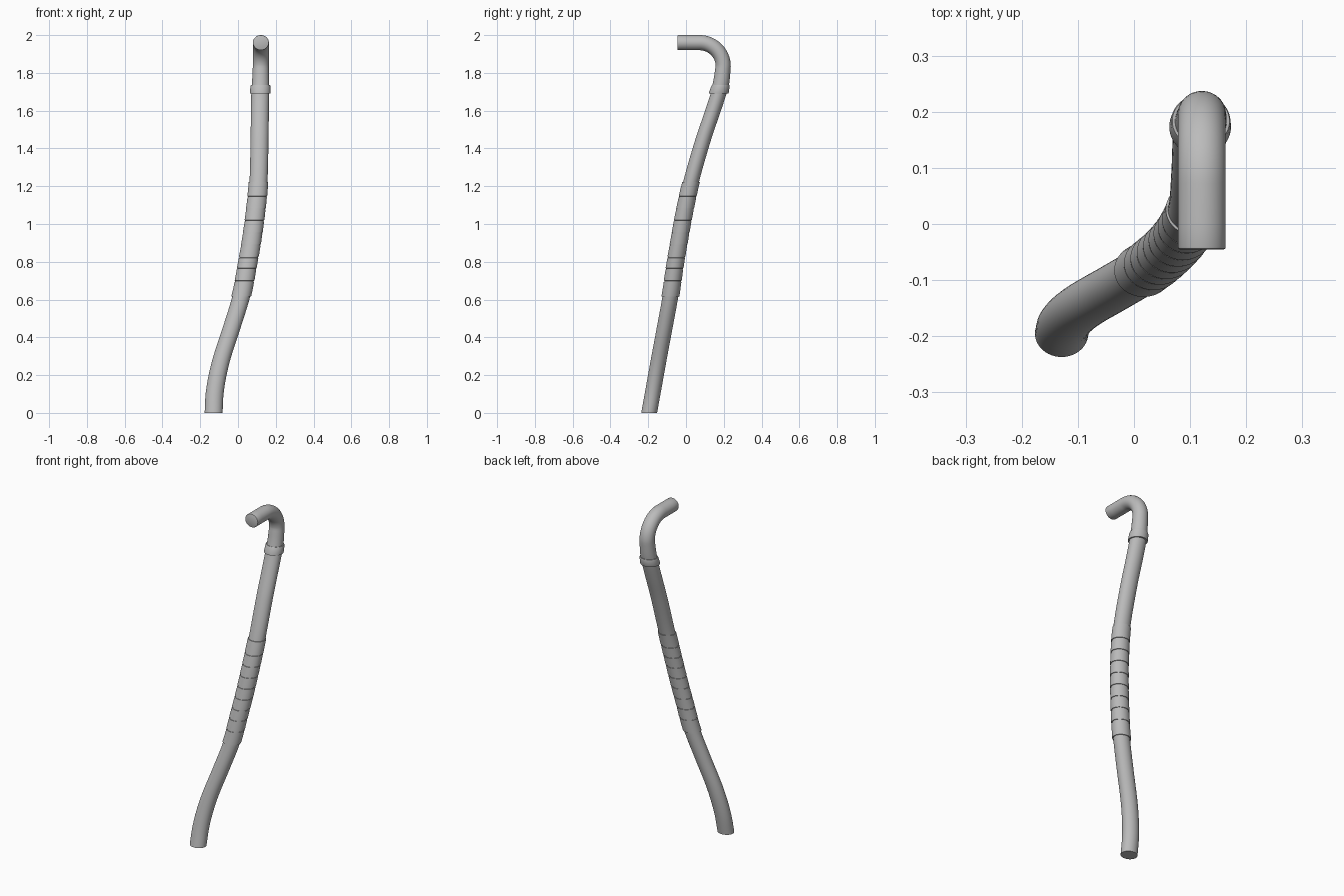
import bpy, bmesh, math
from mathutils import Vector

cube = bpy.data.objects.get("Cube")
if cube:
    bpy.data.objects.remove(cube, do_unlink=True)

SIDES = 48

grey = bpy.data.materials.new("plain_grey")
grey.use_nodes = True
grey.diffuse_color = (0.5, 0.5, 0.5, 1)
bsdf = grey.node_tree.nodes["Principled BSDF"]
bsdf.inputs["Base Color"].default_value = (0.5, 0.5, 0.5, 1)
bsdf.inputs["Roughness"].default_value = 0.6

# Centre line of the hose: z, x, y
LINE = [(0, -0.129, -0.195), (0.1, -0.124, -0.177), (0.2, -0.108, -0.159),
        (0.3, -0.083, -0.141), (0.45, -0.034, -0.113), (0.62, 0.018, -0.082),
        (0.77, 0.047, -0.06), (0.9, 0.07, -0.038), (1.05, 0.091, -0.011),
        (1.22, 0.108, 0.026), (1.45, 0.114, 0.092), (1.6, 0.116, 0.143),
        (1.7, 0.118, 0.175), (1.76, 0.12, 0.188), (1.835, 0.121, 0.197)]


def slope(i):
    a, b = LINE[max(i - 1, 0)], LINE[min(i + 1, len(LINE) - 1)]
    return [(b[k] - a[k]) / (b[0] - a[0]) for k in (1, 2)]


def centre(z):
    """Smooth point on the centre line at height z."""
    i = max(j for j in range(len(LINE) - 1) if LINE[j][0] <= z or j == 0)
    a, b = LINE[i], LINE[i + 1]
    h = b[0] - a[0]
    t = (z - a[0]) / h
    sa, sb = slope(i), slope(i + 1)
    xy = [a[k + 1] * (2 * t**3 - 3 * t**2 + 1) + b[k + 1] * (3 * t**2 - 2 * t**3)
          + h * (sa[k] * (t**3 - 2 * t**2 + t) + sb[k] * (t**3 - t**2)) for k in (0, 1)]
    return Vector((xy[0], xy[1], z))


def loft(name, sections):
    """Skin a closed tube over (centre, x radius, depth radius, tilt) sections."""
    bm = bmesh.new()
    rings = []
    for c, rx, ry, tilt in sections:
        depth = Vector((0, math.cos(tilt), math.sin(tilt)))
        ring = []
        for k in range(SIDES):
            a = math.tau * k / SIDES
            ring.append(bm.verts.new(c + Vector((rx * math.cos(a), 0, 0)) + depth * ry * math.sin(a)))
        rings.append(ring)
    for lo, hi in zip(rings, rings[1:]):
        for k in range(SIDES):
            n = (k + 1) % SIDES
            bm.faces.new((lo[k], lo[n], hi[n], hi[k]))
    bm.faces.new(rings[0][::-1])
    bm.faces.new(rings[-1])
    bmesh.ops.recalc_face_normals(bm, faces=bm.faces)
    mesh = bpy.data.meshes.new(name)
    bm.to_mesh(mesh)
    bm.free()
    mesh.materials.append(grey)
    obj = bpy.data.objects.new(name, mesh)
    bpy.context.collection.objects.link(obj)
    bpy.ops.object.select_all(action="DESELECT")
    obj.select_set(True)
    bpy.context.view_layer.objects.active = obj
    bpy.ops.object.shade_smooth_by_angle(angle=math.radians(35))
    return obj


def level(z, rx, ry):
    return (centre(z), rx, ry, 0)


def hose(name, z0, z1, steps):
    return loft(name, [level(z0 + (z1 - z0) * i / steps, 0.0475, 0.042) for i in range(steps + 1)])


# Plain hose lengths below and above the ribbed sleeve
hose("lower_hose", 0, 0.64, 24)
hose("upper_hose", 1.2, 1.71, 20)

# Ribbed sleeve: overlapping rings, each slightly wider at its lower edge
edges = [0.617, 0.7, 0.766, 0.828, 0.892, 0.956, 1.02, 1.083, 1.147, 1.222]
profile = []
for lo, hi in zip(edges, edges[1:]):
    gap = 0.007 if hi < edges[-1] else 0
    for t, scale in ((0, 1), (0.5, 0.99), (1, 0.98)):
        profile.append((lo + (hi - gap - lo) * t, scale))
    if gap:
        profile += [(hi - gap + 0.0005, 0.93), (hi - 0.0005, 0.93)]
loft("ribbed_sleeve", [level(z, 0.0525 * s, 0.0475 * s) for z, s in profile])

# Collar joining the hose to the bent spout
loft("collar", [level(1.69, 0.054, 0.0515), level(1.695, 0.055, 0.0525),
                level(1.728, 0.053, 0.049), level(1.735, 0.051, 0.046)])

# Bent spout: rises from the collar, turns a quarter circle and runs forward
spout = []
for i in range(9):
    t = i / 8
    r = 0.004 * (1 - t)
    spout.append((centre(1.72 + 0.115 * t), 0.0425 + r, 0.04 + r, -0.12 * math.sin(math.pi * t)))
for i in range(1, 21):
    a = math.pi / 2 * i / 20
    c = Vector((0.121, 0.072 + 0.125 * math.cos(a), 1.835 + 0.125 * math.sin(a)))
    spout.append((c, 0.0425, 0.04, a))
for y, r in ((0.0, 0), (-0.041, 0), (-0.044, 0.001), (-0.045, 0.003)):
    spout.append((Vector((0.121, y, 1.96)), 0.0425 - r, 0.04 - r, math.pi / 2))
loft("bent_spout", spout)
